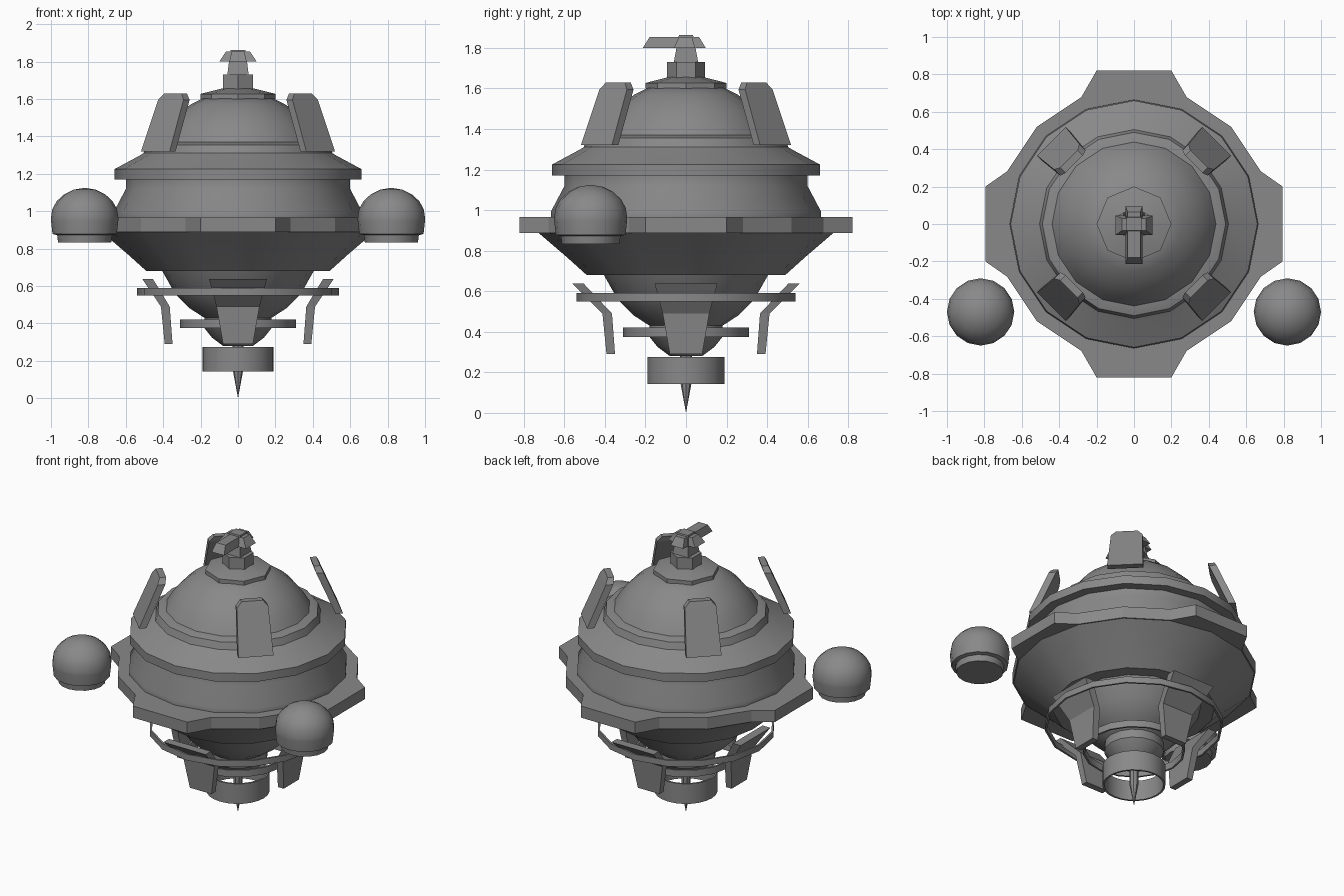
import bpy, bmesh, math
from math import cos, sin, pi, radians

if "Cube" in bpy.data.objects:
    bpy.data.objects.remove(bpy.data.objects["Cube"])

grey = bpy.data.materials.new("plain_grey")
grey.diffuse_color = (0.25, 0.25, 0.25, 1)
grey.use_nodes = True
grey.node_tree.nodes["Principled BSDF"].inputs["Base Color"].default_value = grey.diffuse_color


def finish(name, bm, smooth=None, loc=(0, 0, 0)):
    bmesh.ops.remove_doubles(bm, verts=bm.verts, dist=1e-5)
    bmesh.ops.recalc_face_normals(bm, faces=bm.faces)
    me = bpy.data.meshes.new(name)
    bm.to_mesh(me)
    bm.free()
    me.materials.append(grey)
    ob = bpy.data.objects.new(name, me)
    ob.location = loc
    bpy.context.collection.objects.link(ob)
    if smooth:
        bpy.ops.object.select_all(action='DESELECT')
        ob.select_set(True)
        bpy.context.view_layer.objects.active = ob
        bpy.ops.object.shade_smooth_by_angle(angle=radians(smooth))
    return ob


def lathe(name, prof, n=16, smooth=28, loc=(0, 0, 0), closed=False, turn=0.0):
    """Revolve (radius, z) points around z; closed makes a tube section."""
    bm = bmesh.new()
    rings = []
    for r, z in prof:
        if r < 1e-6:
            rings.append([bm.verts.new((0, 0, z))] * n)
        else:
            rings.append([bm.verts.new((r * cos(turn + 2 * pi * i / n),
                                        r * sin(turn + 2 * pi * i / n), z)) for i in range(n)])
    pairs = list(zip(rings, rings[1:]))
    if closed:
        pairs.append((rings[-1], rings[0]))
    for a, b in pairs:
        for i in range(n):
            j = (i + 1) % n
            vs = list(dict.fromkeys((a[i], a[j], b[j], b[i])))
            if len(vs) > 2:
                bm.faces.new(vs)
    return finish(name, bm, smooth, loc)


def hoop(name, r, z0, z1, t=0.012, n=16):
    return lathe(name, [(r, z0), (r, z1), (r - t, z1), (r - t, z0)], n, closed=True)


def loft(name, sections, angle=0.0):
    """Join rectangles (x0, x1, y0, y1, z) into one solid, turned about z."""
    bm = bmesh.new()
    c, s = cos(angle), sin(angle)
    rings = []
    for x0, x1, y0, y1, z in sections:
        rings.append([bm.verts.new((x * c - y * s, x * s + y * c, z))
                      for x, y in ((x0, y0), (x1, y0), (x1, y1), (x0, y1))])
    for a, b in zip(rings, rings[1:]):
        for i in range(4):
            j = (i + 1) % 4
            bm.faces.new((a[i], a[j], b[j], b[i]))
    bm.faces.new(rings[0])
    bm.faces.new(rings[-1])
    return finish(name, bm)


# main hull: lower bowl, wide cone, waist and collar
lathe("hull", [(0, 0.28), (0.08, 0.28), (0.14, 0.325), (0.18, 0.375), (0.18, 0.43),
               (0.257, 0.48), (0.337, 0.56), (0.405, 0.68), (0.49, 0.68),
               (0.59, 0.77), (0.73, 0.89), (0.73, 0.96), (0.665, 0.963),
               (0.665, 0.995), (0.60, 1.118), (0.60, 1.17), (0.66, 1.17),
               (0.66, 1.225), (0.53, 1.295), (0.505, 1.31), (0.49, 1.355), (0.44, 1.37),
               (0, 1.37)])

# dome, part of a sphere
R, cz = 0.49, 1.151
a0, a1 = math.asin((1.365 - cz) / R), math.acos(0.19 / R)
lathe("dome", [(R * cos(a0 + (a1 - a0) * k / 5), cz + R * sin(a0 + (a1 - a0) * k / 5))
               for k in range(6)] + [(0, 1.6)], smooth=35)

# belt with four flat docking ledges
bm = bmesh.new()
pts = []
for q in range(4):
    d = 0.82 if q % 2 else 0.795
    k = 0.735
    local = [(k * cos(pi / 8), -k * sin(pi / 8)), (d, -0.2), (d, 0.2),
             (k * cos(pi / 8), k * sin(pi / 8)), (k * cos(pi / 4), k * sin(pi / 4))]
    c, s = cos(q * pi / 2), sin(q * pi / 2)
    pts += [(x * c - y * s, x * s + y * c) for x, y in local]
face = bm.faces.new([bm.verts.new((x, y, 0.888)) for x, y in pts])
ext = bmesh.ops.extrude_face_region(bm, geom=[face], use_keep_orig=True)
for v in ext["geom"]:
    if isinstance(v, bmesh.types.BMVert):
        v.co.z = 0.965
finish("ledge_belt", bm)

# top cap and hexagonal neck
lathe("top_cap", [(0, 1.59), (0.2, 1.60), (0.2, 1.627), (0.07, 1.66), (0, 1.66)], 8)
lathe("neck", [(0, 1.64), (0.094, 1.64), (0.094, 1.73), (0, 1.73)], 6, turn=pi / 2)
loft("mast", [(-0.057, 0.057, -0.06, 0.06, 1.73), (-0.04, 0.04, -0.035, 0.035, 1.863)])

# cross shaped mast head, with a longer arm at the front
loft("mast_head_side_arms", [(-0.10, 0.10, -0.06, 0.045, 1.80),
                             (-0.065, 0.065, -0.035, 0.03, 1.853)])
loft("mast_head_long_arm", [(-0.046, 0.046, -0.213, 0.097, 1.80),
                            (-0.034, 0.034, -0.18, 0.065, 1.853)])

# floating hoops and the open nozzle ring
hoop("large_hoop", 0.54, 0.55, 0.59)
hoop("small_hoop", 0.31, 0.375, 0.42)
hoop("nozzle_ring", 0.19, 0.142, 0.275, n=24)

# spike underneath
lathe("spike", [(0, 0), (0.026, 0.14), (0.03, 0.29), (0, 0.29)], 8)

for q in range(4):
    # leaning upper fins on the diagonals
    loft("upper_fin", [(0.58, 0.625, -0.108, 0.108, 1.32),
                       (0.462, 0.508, -0.096, 0.096, 1.595),
                       (0.452, 0.492, -0.066, 0.066, 1.63)], pi / 4 + q * pi / 2)
    # bent lower fins on the axes
    e = 0.05 if q % 2 else 0.0
    loft("lower_fin", [(0.35, 0.392, -0.08, 0.08, 0.29),
                       (0.365, 0.412, -0.115, 0.115, 0.49),
                       (0.455 + e, 0.512 + e, -0.155, 0.155, 0.638)], q * pi / 2)

# side pods
for side, x in (("left", -0.82), ("right", 0.82)):
    lathe(side + "_pod", [(0, 0.832), (0.142, 0.832), (0.147, 0.872), (0.172, 0.878),
                          (0.18, 0.95), (0.18, 0.965), (0.173, 1.01), (0.15, 1.053),
                          (0.11, 1.09), (0.06, 1.115), (0, 1.125)],
          16, 35, (x, -0.47, 0))
